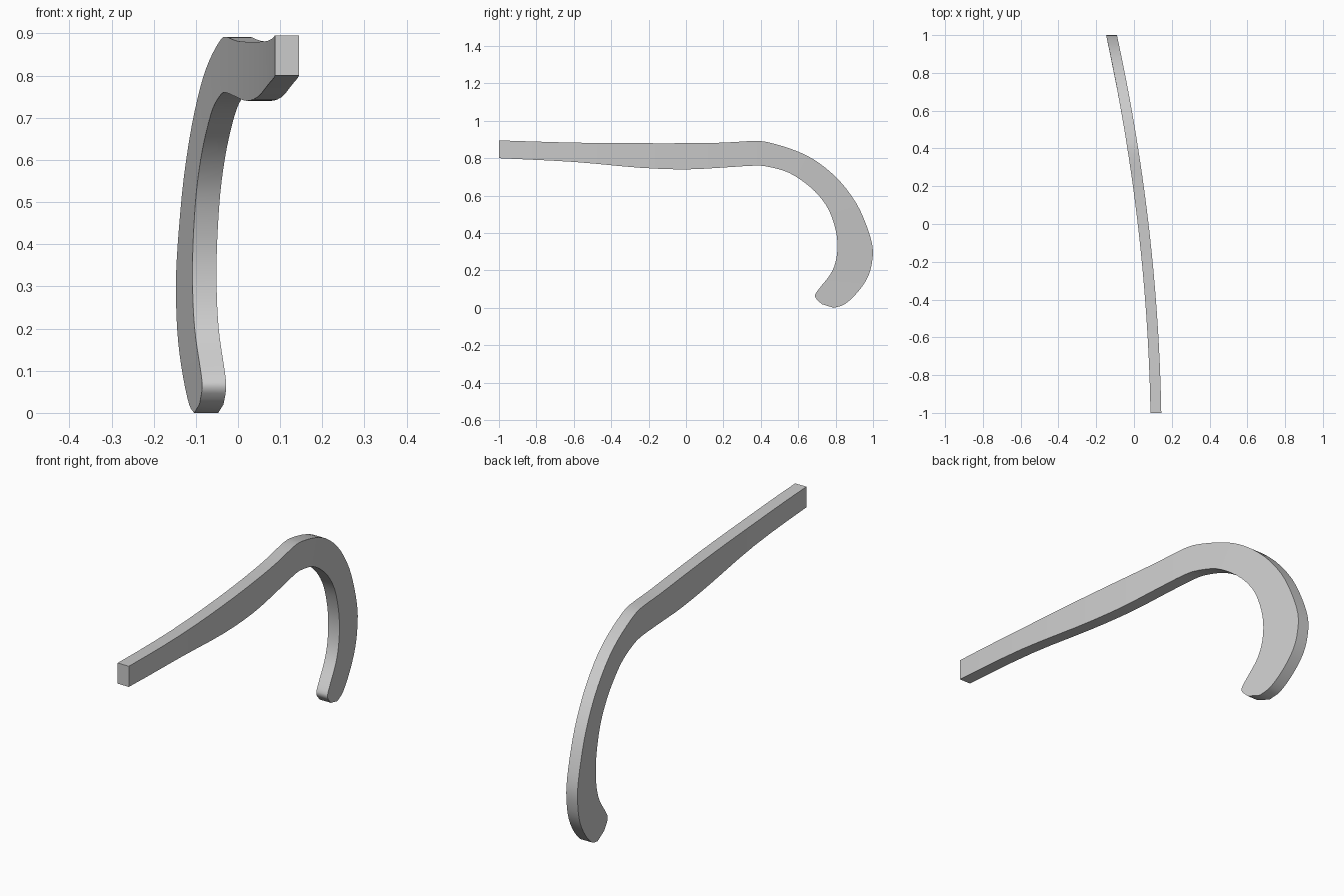
import bpy, bmesh, math
from mathutils import Vector

cube = bpy.data.objects.get("Cube")
if cube:
    bpy.data.objects.remove(cube, do_unlink=True)

WIDTH = 0.057

grey = bpy.data.materials.new("plain grey")
grey.use_nodes = True
colour = (0.6, 0.6, 0.6, 1)
grey.diffuse_color = colour
grey.node_tree.nodes["Principled BSDF"].inputs["Base Color"].default_value = colour

# Side profile as (y, z) points: outer edge and inner edge, from straight end to hooked tip
outer = [(-1, .895), (-.6, .883), (-.25, .88), (0, .88), (.2, .883), (.37, .892),
         (.46, .88), (.6, .835), (.71, .775), (.82, .68), (.91, .56), (.965, .44),
         (.997, .33), (.995, .246), (.973, .166), (.92, .086), (.85, .02), (.79, 0)]
inner = [(-1, .8), (-.6, .78), (-.25, .749), (0, .74), (.2, .75), (.37, .76),
         (.45, .752), (.55, .722), (.64, .665), (.71, .6), (.765, .52), (.8, .417),
         (.81, .33), (.8, .246), (.77, .176), (.71, .1), (.69, .06), (.725, .02)]


def smooth_path(points, steps=3):
    """Catmull-Rom curve through the points."""
    p = [Vector(q) for q in points]
    p = [2 * p[0] - p[1]] + p + [2 * p[-1] - p[-2]]
    path = []
    for a, b, c, d in zip(p, p[1:], p[2:], p[3:]):
        for i in range(steps):
            t = i / steps
            path.append(b + (c - a) * t / 2 + (2 * a - 5 * b + 4 * c - d) * t**2 / 2
                        + (3 * b - a - 3 * c + d) * t**3 / 2)
    return path + [p[-2]]


def bend(y):
    """Sideways position of the right-hand side along the length."""
    return 0.02 - 0.1175 * y - 0.05 * y * y


# Curved arm: four-cornered sections bridged into one bar
bm = bmesh.new()
rings = []
for o, i in zip(smooth_path(outer), smooth_path(inner)):
    rings.append([bm.verts.new((bend(q.x) + dx, q.x, q.y))
                  for q, dx in ((o, 0), (o, WIDTH), (i, WIDTH), (i, 0))])
for r, s in zip(rings, rings[1:]):
    for k in range(4):
        n = (k + 1) % 4
        bm.faces.new((r[k], r[n], s[n], s[k]))
bm.faces.new(rings[0])
bm.faces.new(rings[-1])
bmesh.ops.recalc_face_normals(bm, faces=bm.faces)

mesh = bpy.data.meshes.new("curved_arm")
bm.to_mesh(mesh)
bm.free()
mesh.materials.append(grey)
arm = bpy.data.objects.new("curved_arm", mesh)
bpy.context.collection.objects.link(arm)
bpy.context.view_layer.objects.active = arm
arm.select_set(True)
bpy.ops.object.shade_smooth_by_angle(angle=math.radians(35))
